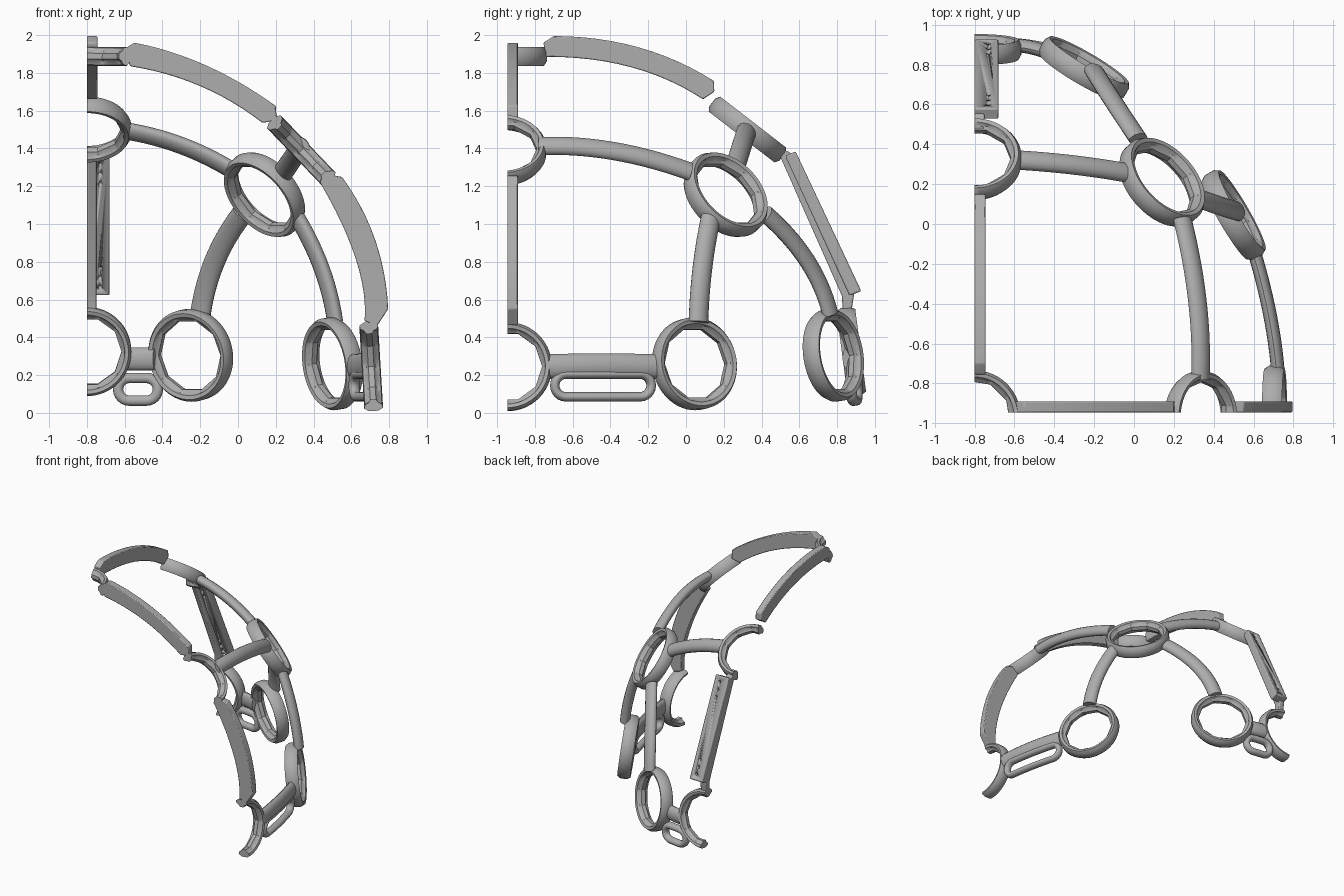
import bpy, bmesh
from math import cos, sin, pi
from mathutils import Vector, Matrix

if "Cube" in bpy.data.objects:
    bpy.data.objects.remove(bpy.data.objects["Cube"])

grey = bpy.data.materials.new("plastic_grey")
grey.use_nodes = True
grey.diffuse_color = (0.42, 0.42, 0.42, 1)
grey.node_tree.nodes["Principled BSDF"].inputs["Base Color"].default_value = (0.42, 0.42, 0.42, 1)

X_CUT, Y_CUT = -0.8, -0.945     # the two flat mating planes


def finish(name, bm, clip=True, bevel=0):
    """Trim at the mating planes, then make a smooth-shaded object."""
    if clip:
        for co, no in (((X_CUT, 0, 0), (-1, 0, 0)), ((0, Y_CUT, 0), (0, -1, 0))):
            cut = bmesh.ops.bisect_plane(bm, geom=bm.verts[:] + bm.edges[:] + bm.faces[:],
                                         plane_co=co, plane_no=no, clear_outer=True)
            edges = [e for e in cut["geom_cut"] if isinstance(e, bmesh.types.BMEdge)]
            if edges:
                bmesh.ops.holes_fill(bm, edges=edges)
    bmesh.ops.recalc_face_normals(bm, faces=bm.faces)
    mesh = bpy.data.meshes.new(name)
    bm.to_mesh(mesh)
    bm.free()
    mesh.materials.append(grey)
    ob = bpy.data.objects.new(name, mesh)
    bpy.context.collection.objects.link(ob)
    bpy.ops.object.select_all(action="DESELECT")
    ob.select_set(True)
    bpy.context.view_layer.objects.active = ob
    bpy.ops.object.shade_smooth_by_angle(angle=0.6)
    if bevel:
        mod = ob.modifiers.new("soft_edges", "BEVEL")
        mod.width, mod.segments = bevel, 2
    return ob


def skin(bm, loops, closed):
    """Bridge successive vertex loops; cap the ends when open."""
    n, k = len(loops), len(loops[0])
    for i in range(n if closed else n - 1):
        a, b = loops[i], loops[(i + 1) % n]
        for j in range(k):
            bm.faces.new((a[j], a[(j + 1) % k], b[(j + 1) % k], b[j]))
    if not closed:
        bm.faces.new(loops[0])
        bm.faces.new(loops[-1][::-1])


# Ring section as (radius, height); the inner bore is ten-sided
OUTER = [(0.205, -0.045), (0.225, -0.05), (0.24, -0.025), (0.24, 0.025), (0.225, 0.05), (0.205, 0.045)]
BORE = [(0.203, 0.025), (0.187, 0.015), (0.187, -0.015), (0.203, -0.025)]


def ring(name, centre, normal, radius=0.24):
    bm = bmesh.new()
    rot = Vector(normal).to_track_quat("Z", "Y")
    centre, s, steps = Vector(centre), radius / 0.24, 60
    loops = []
    for i in range(steps):
        a = 2 * pi * i / steps
        facet = cos(pi / 10) / cos(a % (pi / 5) - pi / 10)
        section = [(r, h) for r, h in OUTER] + [(r * facet, h) for r, h in BORE]
        loops.append([bm.verts.new(centre + rot @ Vector((r * s * cos(a), r * s * sin(a), h)))
                      for r, h in section])
    skin(bm, loops, True)
    return finish(name, bm)


def outward(p):
    """Direction away from the dome's middle."""
    return Vector(((p.x + 0.8) / 2.56, (p.y + 0.94) / 3.61, (p.z - 0.2) / 3.06)).normalized()


def through(a, b, c, t):
    """Point on the smooth arc through three points."""
    a, b, c = Vector(a), Vector(b), Vector(c)
    return a * (2 * t - 1) * (t - 1) + b * 4 * t * (1 - t) + c * t * (2 * t - 1)


def sweep(name, path, width, thick, closed=False):
    """Rounded strap with a flatter inner side, following a path."""
    bm, loops, n = bmesh.new(), [], len(path)
    for i, p in enumerate(path):
        if closed:
            tangent = path[(i + 1) % n] - path[i - 1]
        else:
            tangent = path[min(i + 1, n - 1)] - path[max(i - 1, 0)]
        out = outward(p)
        side = tangent.cross(out).normalized()
        out = side.cross(tangent).normalized()
        loop = []
        for j in range(16):
            a = 2 * pi * j / 16
            v = sin(a) * thick / 2 * (1 if sin(a) > 0 else 0.7)
            loop.append(bm.verts.new(p + side * cos(a) * width / 2 + out * v))
        loops.append(loop)
    skin(bm, loops, closed)
    return finish(name, bm)


def strap(name, a, b, c, width=0.11, thick=0.09):
    return sweep(name, [through(a, b, c, i / 14) for i in range(15)], width, thick)


def slot(name, a, b, c, half_height, width, thick):
    """Closed oval loop for a webbing strap, bent along an arc."""
    length = (Vector(c) - Vector(a)).length
    path = []
    for end, start in ((1, -pi / 2), (0, pi / 2)):
        for i in range(13):
            ang = start + pi * i / 12
            t = end + (half_height * cos(ang) - (half_height if end else -half_height)) / length
            path.append(through(a, b, c, t) + Vector((0, 0, half_height * sin(ang))))
    # extra points along the two long sides
    full = []
    for i, p in enumerate(path):
        full.append(p)
        if i in (12, 25):
            q = path[(i + 1) % len(path)]
            zoff = half_height if i == 12 else -half_height
            t0, t1 = (1 - half_height / length, half_height / length)
            if i == 25:
                t0, t1 = t1, t0
            full += [through(a, b, c, t0 + (t1 - t0) * k / 8) + Vector((0, 0, zoff)) for k in range(1, 8)]
    return sweep(name, full, width, thick, True)


def plate(name, outline, axis, start, depth, bevel=0.008):
    """Flat outline in the x-z or y-z plane, extruded along the other axis."""
    bm = bmesh.new()
    place = (lambda u, v: (start, u, v)) if axis == "x" else (lambda u, v: (u, start, v))
    face = bm.faces.new([bm.verts.new(place(u, v)) for u, v in outline])
    move = Vector((depth, 0, 0)) if axis == "x" else Vector((0, depth, 0))
    new = bmesh.ops.extrude_face_region(bm, geom=[face])["geom"]
    bmesh.ops.translate(bm, vec=move, verts=[g for g in new if isinstance(g, bmesh.types.BMVert)])
    return finish(name, bm, False, bevel)


def curved_plate(name, outer, inner, ends, axis, start, depth):
    """Curved edge plate with chamfered ends."""
    def arc(pts):
        pts = [(u, v, 0) for u, v in pts]
        return [tuple(through(*pts, i / 12))[:2] for i in range(13)]
    outline = arc(outer) + [ends[1]] + arc(inner)[::-1] + [ends[0]]
    return plate(name, outline, axis, start, depth, 0.006)


# Whole rings inside the shell
ring("crown_ring", (0.14, 0.21, 1.155), (0.62, 0.56, 0.55), 0.25)
ring("back_ring", (-0.25, 0.78, 0.305), (0.5, 0.85, 0.14), 0.245)
ring("side_ring", (0.5, 0.045, 0.26), (0.86, 0.5, 0.13), 0.245)

# Part rings on the mating planes
ring("top_quarter_ring", (-0.8, -0.965, 1.895), (0.03, 0.03, 1), 0.23)
ring("upper_back_half_ring", (-0.8, 0.325, 1.50), (0, 0.61, 0.79), 0.235)
ring("lower_back_half_ring", (-0.8, 0.875, 0.325), (0, 0.99, 0.13), 0.235)
ring("upper_side_half_ring", (0.335, -0.965, 1.39), (0.72, 0, 0.69), 0.225)
ring("lower_side_half_ring", (0.705, -0.945, 0.245), (1, 0, 0.06), 0.235)

# Curved straps between the rings
strap("back_upper_strap", (-0.6, 0.32, 1.49), (-0.31, 0.295, 1.415), (-0.04, 0.255, 1.285))
strap("side_upper_strap", (0.33, -0.78, 1.41), (0.315, -0.39, 1.385), (0.24, 0.02, 1.275))
strap("back_lower_strap", (0.02, 0.42, 1.05), (-0.125, 0.64, 0.80), (-0.2, 0.76, 0.52), 0.115)
strap("side_lower_strap", (0.31, 0.13, 1.03), (0.44, 0.085, 0.76), (0.51, 0.065, 0.48))

# Lower bridges and the webbing slots under them
strap("side_bridge", (0.60, -0.15, 0.245), (0.675, -0.45, 0.25), (0.715, -0.73, 0.245), 0.13, 0.08)
slot("side_webbing_slot", (0.61, -0.185, 0.145), (0.675, -0.44, 0.145), (0.715, -0.695, 0.145), 0.06, 0.05, 0.07)
strap("back_bridge", (-0.6, 0.89, 0.285), (-0.52, 0.88, 0.285), (-0.44, 0.855, 0.285), 0.12, 0.08)
slot("back_webbing_slot", (-0.635, 0.90, 0.125), (-0.53, 0.89, 0.125), (-0.425, 0.87, 0.125), 0.06, 0.055, 0.07)

# Curved edge plates along the mating planes
curved_plate("front_upper_edge", [(-0.55, 1.96), (-0.17, 1.84), (0.2, 1.625)],
             [(-0.57, 1.835), (-0.2, 1.73), (0.13, 1.535)],
             [(-0.61, 1.92), (0.205, 1.55)], "y", Y_CUT, 0.055)
curved_plate("front_lower_edge", [(0.55, 1.25), (0.725, 0.92), (0.795, 0.55)],
             [(0.44, 1.21), (0.625, 0.81), (0.67, 0.485)],
             [(0.49, 1.26), (0.74, 0.465)], "y", Y_CUT, 0.055)
curved_plate("middle_upper_edge", [(-0.70, 1.995), (-0.25, 1.935), (0.148, 1.757)],
             [(-0.74, 1.885), (-0.29, 1.83), (0.09, 1.66)],
             [(-0.755, 1.96), (0.15, 1.70)], "x", X_CUT, 0.055)

# Straight rear mounting plate with its web
mount = plate("rear_mounting_plate", [(0.525, 1.36), (0.58, 1.385), (0.928, 0.645), (0.865, 0.62)], "x", X_CUT, 0.12)
plate("rear_plate_web", [(0.475, 1.41), (0.55, 1.38), (0.89, 0.63), (0.875, 0.53), (0.83, 0.54), (0.825, 0.62)],
      "x", X_CUT, 0.05)

# Screw holes through the mounting plate, three at each end
bm = bmesh.new()
tilt = Vector((0, 0.905, 0.425)).to_track_quat("Z", "Y")
for t in (0.06, 0.13, 0.20, 0.80, 0.87, 0.94):
    spot = Vector((-0.73, 0.553, 1.372)).lerp(Vector((-0.73, 0.897, 0.632)), t)
    bmesh.ops.create_cone(bm, cap_ends=True, segments=12, radius1=0.011, radius2=0.011, depth=0.3,
                          matrix=Matrix.Translation(spot) @ tilt.to_matrix().to_4x4())
cutter = finish("hole_cutter", bm, False)
cutter.hide_render = True
cutter.hide_viewport = True
cutter.display_type = "WIRE"
mod = mount.modifiers.new("screw_holes", "BOOLEAN")
mod.object, mod.operation, mod.solver = cutter, "DIFFERENCE", "EXACT"
